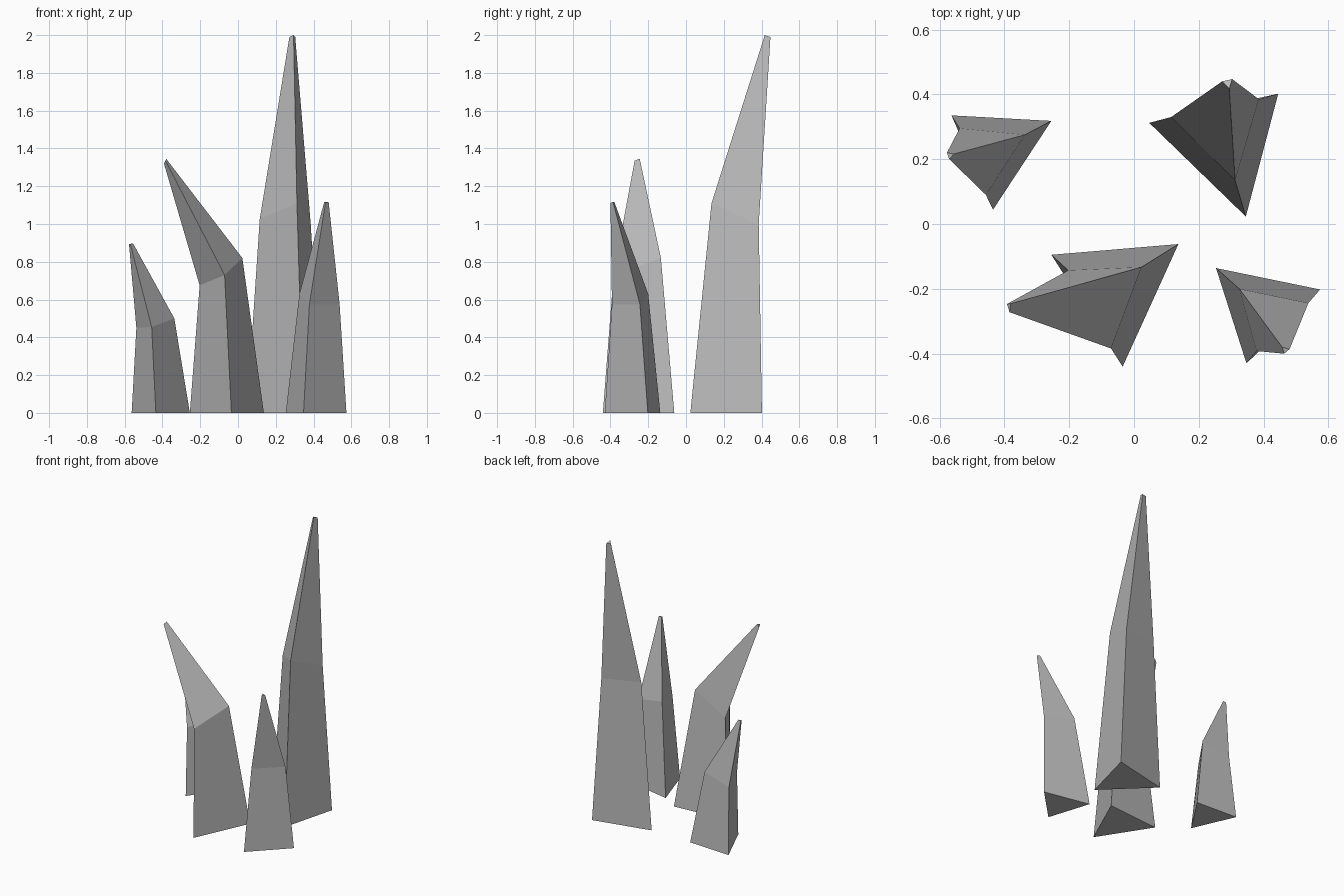
import bpy, bmesh

# One stone-grey material for all spikes
grey = bpy.data.materials.new("stone grey")
grey.diffuse_color = (0.5, 0.5, 0.5, 1)


def spike(name, *rings):
    """Loft triangular rings (base, bend, tip) into a closed flat-faced spike."""
    bm = bmesh.new()
    loops = [[bm.verts.new(p) for p in ring] for ring in rings]
    for low, high in zip(loops, loops[1:]):
        for i in range(3):
            j = (i + 1) % 3
            bm.faces.new((low[i], low[j], high[j], high[i]))
    bm.faces.new(loops[0][::-1])
    bm.faces.new(loops[-1])
    bmesh.ops.recalc_face_normals(bm, faces=bm.faces)
    mesh = bpy.data.meshes.new(name)
    bm.to_mesh(mesh)
    bm.free()
    mesh.materials.append(grey)
    obj = bpy.data.objects.new(name, mesh)
    bpy.context.collection.objects.link(obj)


# Corner order in each ring: left/back, front, right
spike("tall_spike",
      [(0.047, 0.312, 0), (0.345, 0.023, 0), (0.445, 0.402, 0)],
      [(0.115, 0.33, 1.025), (0.312, 0.135, 1.11), (0.385, 0.385, 1.0)],
      [(0.272, 0.44, 1.99), (0.294, 0.417, 2.0), (0.303, 0.447, 1.99)])

spike("bent_spike",
      [(-0.255, -0.095, 0), (-0.035, -0.44, 0), (0.137, -0.062, 0)],
      [(-0.203, -0.143, 0.675), (-0.071, -0.384, 0.73), (0.023, -0.133, 0.82)],
      [(-0.392, -0.247, 1.32), (-0.384, -0.272, 1.335), (-0.38, -0.245, 1.345)])

spike("short_spike",
      [(-0.563, 0.335, 0), (-0.435, 0.044, 0), (-0.255, 0.318, 0)],
      [(-0.538, 0.295, 0.45), (-0.457, 0.09, 0.455), (-0.337, 0.275, 0.5)],
      [(-0.577, 0.22, 0.893), (-0.57, 0.2, 0.893), (-0.556, 0.216, 0.898)])

spike("front_spike",
      [(0.253, -0.136, 0), (0.347, -0.43, 0), (0.574, -0.202, 0)],
      [(0.325, -0.2, 0.63), (0.378, -0.392, 0.575), (0.538, -0.244, 0.575)],
      [(0.457, -0.38, 1.118), (0.463, -0.4, 1.112), (0.48, -0.386, 1.115)])
